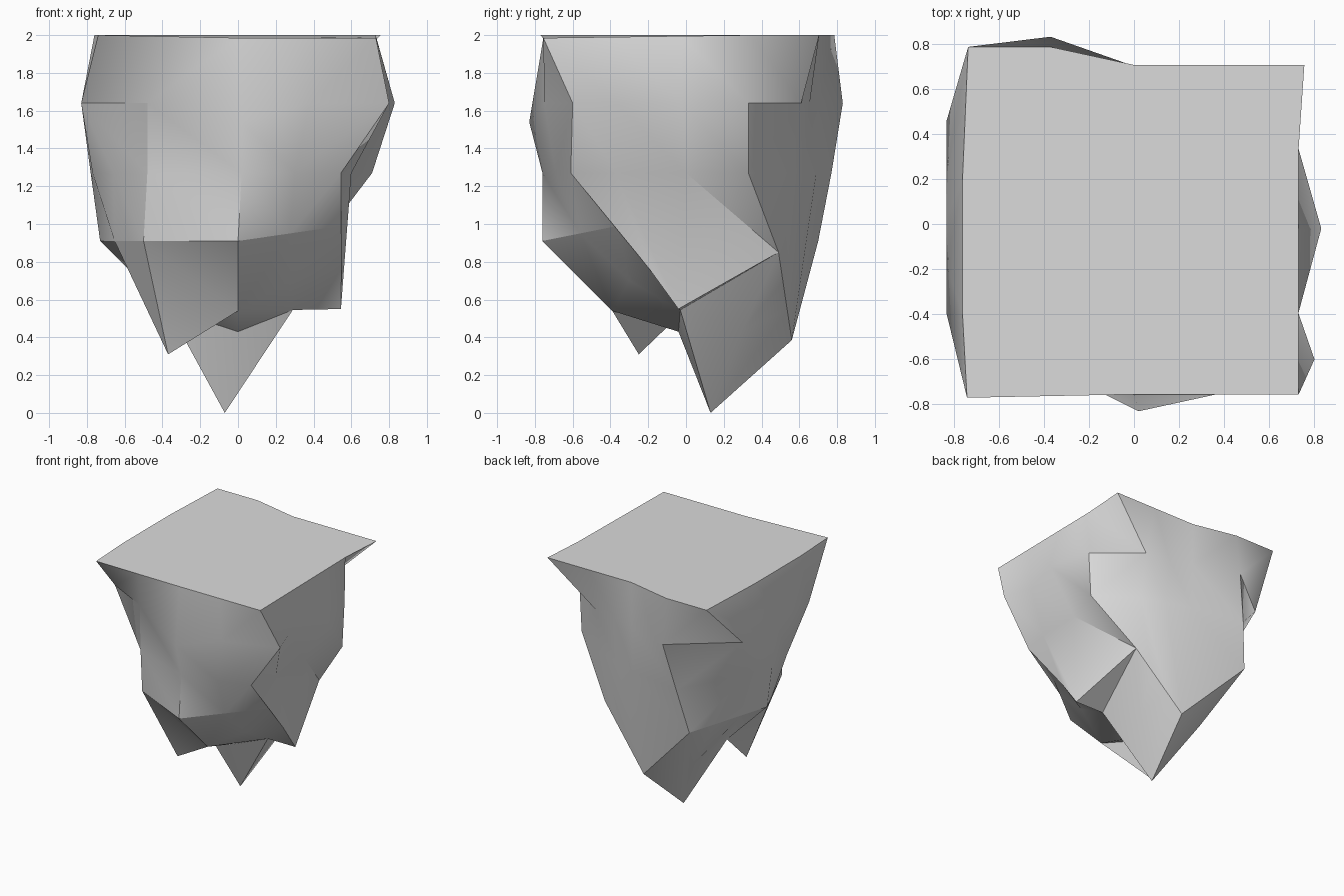
import bpy
import bmesh
import math
from mathutils import Vector

cube = bpy.data.objects.get("Cube")
if cube:
    bpy.data.objects.remove(cube, do_unlink=True)

SIDES = 16  # four segments along each side of the block


def make_material(name, colour):
    material = bpy.data.materials.new(name)
    material.use_nodes = True
    material.diffuse_color = colour
    material.node_tree.nodes["Principled BSDF"].inputs["Base Color"].default_value = colour
    return material


def outline(height, keys):
    """Closed ring of points; places without a key are spaced evenly between keys.
    A key holds x, y and, where it leaves the ring's height, z."""
    points = {place: Vector((*key, height)[:3]) for place, key in keys.items()}
    places = sorted(points)
    ring = [None] * SIDES
    for start, end in zip(places, places[1:] + [places[0] + SIDES]):
        for step in range(start, end):
            share = (step - start) / (end - start)
            ring[step % SIDES] = points[start].lerp(points[end % SIDES], share)
    return ring


# Places run round the block: front right-hand corner 0, front left-hand 4,
# back left-hand 8, back right-hand 12
top_rim = outline(2, {
    0: (-.74, -.77), 2: (0, -.755, 1.985), 4: (.73, -.755, 1.985),
    7: (.73, .34), 8: (.755, .705), 10: (0, .705),
    11: (-.37, .785), 12: (-.735, .785), 14: (-.76, .2), 15: (-.76, -.4),
})

# Bulging upper band
upper_band = outline(1.64, {
    0: (-.83, -.4), 1: (-.48, -.58), 2: (.02, -.83, 1.54), 3: (.38, -.75),
    4: (.8, -.6), 5: (.72, -.37), 6: (.83, -.02), 7: (.73, .33),
    8: (.39, .61), 10: (0, .7), 11: (-.37, .83), 12: (-.83, .46),
})

# Waist with notched corners
middle_band = outline(1.27, {
    0: (-.66, -.3), 1: (-.48, -.57), 2: (.02, -.76), 3: (.3, -.69),
    4: (.545, -.61), 5: (.6, -.37), 6: (.6, 0), 7: (.71, .33),
    8: (.39, .55), 10: (0, .69), 11: (-.45, .77), 12: (-.73, .22),
    14: (-.78, 0), 15: (-.77, -.2),
})

# Lower edge, where the sides turn under
lower_edge = outline(.91, {
    1: (-.5, -.52), 2: (0, -.76), 4: (.55, -.36, .99),
    6: (.545, -.04, .55), 7: (.39, .49, .85), 10: (-.01, .56, .385),
    11: (-.52, .7), 14: (-.73, 0),
})

# Underside: three rows from front to back, with two hanging spikes
underside = [
    [(-.37, -.25, .31), (0, -.39, .54), (.28, -.3, .7)],
    [(-.37, 0, .55), (0, -.04, .43), (.29, -.03, .545)],
    [(-.32, .4, .46), (-.07, .13, 0), (.18, .3, .44)],
]


def add_patch(bm, corners, from_first, whole):
    """Four-cornered patch, folded from its first or second corner,
    either as one soft face or as two triangles."""
    a, b, c, d = corners if from_first else corners[1:] + corners[:1]
    for piece in ([(a, b, c, d)] if whole else [(a, b, c), (a, c, d)]):
        bm.faces.new(piece)


def crease(bm, start, end):
    bm.edges.get((start, end)).smooth = False


def build_rock():
    bm = bmesh.new()
    rings = [[bm.verts.new(point) for point in ring]
             for ring in (top_rim, upper_band, middle_band, lower_edge)]
    rim, upper, middle, edge = rings

    # Cap and side walls
    bm.faces.new(rim)
    for above, below in zip(rings, rings[1:]):
        for place in range(SIDES):
            after = (place + 1) % SIDES
            corners = [above[place], below[place], below[after], above[after]]
            if above is rim:
                from_first = place // 4 % 2 == 1
            else:
                from_first = place % 4 != 3
            add_patch(bm, corners, from_first, whole=below is not edge)

    # Underside as a grid framed by the lower edge
    rows = [edge[0:5]]
    for number, row in enumerate(underside, start=1):
        inner = [bm.verts.new(point) for point in row]
        rows.append([edge[SIDES - number], *inner, edge[4 + number]])
    rows.append(edge[12:7:-1])
    for line, (front, back) in enumerate(zip(rows, rows[1:])):
        for column in range(4):
            at_corner = line in (0, 3) and column in (0, 3)
            even = (line + column) % 2 == 0
            corners = [front[column], back[column],
                       back[column + 1], front[column + 1]]
            add_patch(bm, corners, even == at_corner, whole=False)

    # Ridges round the lower edge and the three notches
    for place in range(SIDES):
        crease(bm, edge[place - 1], edge[place])
    for side, corner in ((1, 0), (7, 8), (11, 12)):
        crease(bm, upper[side], upper[corner])
        crease(bm, upper[side], middle[side])
        crease(bm, middle[side], edge[side])

    mesh = bpy.data.meshes.new("floating_rock")
    bm.to_mesh(mesh)
    bm.free()
    rock = bpy.data.objects.new("floating_rock", mesh)
    bpy.context.collection.objects.link(rock)
    return rock


rock = build_rock()
rock.data.materials.append(make_material("stone_grey", (.71, .71, .71, 1)))

# Soft faces with crisp ridges
bpy.ops.object.select_all(action="DESELECT")
rock.select_set(True)
bpy.context.view_layer.objects.active = rock
bpy.ops.object.shade_smooth_by_angle(angle=math.radians(46))
